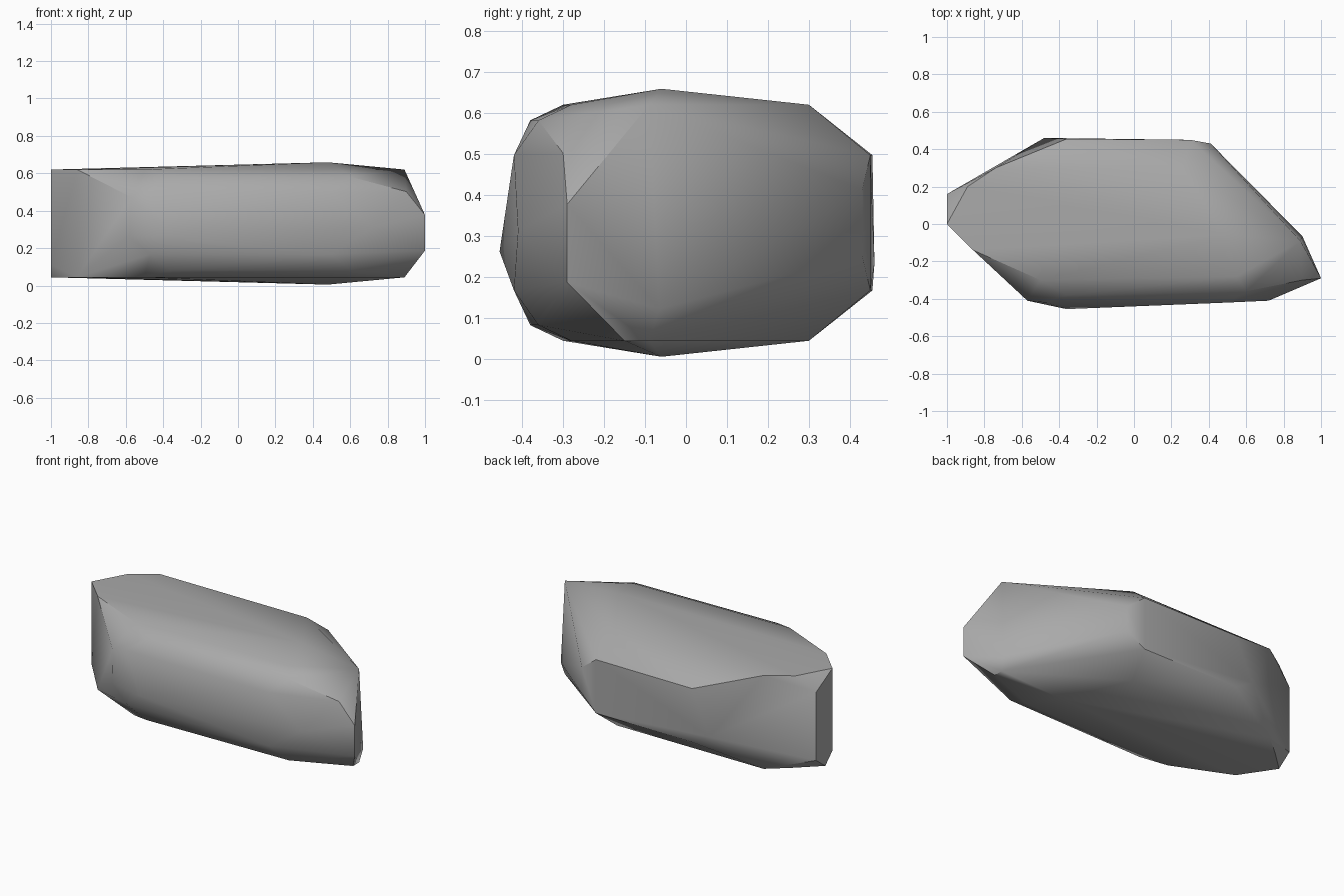
import bpy
import bmesh
from math import radians

if "Cube" in bpy.data.objects:
    bpy.data.objects.remove(bpy.data.objects["Cube"], do_unlink=True)

# Heights measured from the middle layer of the stone
MIDDLE = 0.332
RIM = 0.288
SHOULDER = 0.25
WAIST = 0.165


def make_material(name, colour):
    material = bpy.data.materials.new(name)
    material.use_nodes = True
    material.diffuse_color = colour
    shader = material.node_tree.nodes["Principled BSDF"]
    shader.inputs["Base Color"].default_value = colour
    shader.inputs["Roughness"].default_value = 0.9
    return material


def layer(height, corners):
    """Corners that share one height above or below the middle."""
    return [(x, y, MIDDLE + height) for x, y in corners]


def mirrored_layer(height, corners):
    """The same corners above and below the middle."""
    return layer(height, corners) + layer(-height, corners)


def hull_stone(name, corners, material):
    """Wrap the corners in a convex skin and soften the shallow edges."""
    bm = bmesh.new()
    for corner in corners:
        bm.verts.new(corner)
    result = bmesh.ops.convex_hull(bm, input=bm.verts)
    loose = set(result["geom_interior"]) | set(result["geom_unused"])
    bmesh.ops.delete(bm, geom=[v for v in loose if isinstance(v, bmesh.types.BMVert)],
                     context="VERTS")
    bmesh.ops.dissolve_limit(bm, angle_limit=radians(1), verts=bm.verts, edges=bm.edges)
    bmesh.ops.recalc_face_normals(bm, faces=bm.faces)
    mesh = bpy.data.meshes.new(name)
    bm.to_mesh(mesh)
    bm.free()
    mesh.materials.append(material)
    stone = bpy.data.objects.new(name, mesh)
    bpy.context.collection.objects.link(stone)
    bpy.ops.object.select_all(action="DESELECT")
    stone.select_set(True)
    bpy.context.view_layer.objects.active = stone
    bpy.ops.object.shade_smooth_by_angle(angle=radians(38))
    return stone


corners = []
# Crown and base peaks
corners += mirrored_layer(0.327, [(0.48, -0.06)])
# Rims of the top and the base
corners += mirrored_layer(RIM, [(-0.86, -0.14), (-0.5, -0.3), (0.55, -0.28),
                                (0.89, -0.09), (0.26, 0.3), (-0.74, 0.3)])
corners += layer(RIM, [(-1, 0), (-0.89, 0.2)])
corners += layer(-RIM, [(0.89, -0.15), (-0.86, 0.2), (-1, 0.07)])
# Rounded front shoulders
corners += mirrored_layer(SHOULDER, [(-0.36, -0.38), (0.6, -0.36)])
corners += mirrored_layer(WAIST, [(-0.47, -0.42), (0.5, -0.42)])
corners += layer(0.14, [(-0.57, -0.41)])
corners += layer(-0.07, [(-0.36, -0.455), (-0.58, -0.4)])
corners += layer(-0.02, [(0.72, -0.41)])
# Flat back wall
corners += mirrored_layer(WAIST, [(-0.36, 0.455), (0.3, 0.45)])
corners += layer(-0.1, [(-0.48, 0.46)])
corners += mirrored_layer(0.08, [(0.41, 0.43)])
# Blunt end
corners += layer(0.2, [(-1, 0.16)])
corners += layer(-0.22, [(-1, 0.16), (-1, 0)])
# Pointed end
corners += layer(0.17, [(0.9, -0.3)])
corners += layer(0.045, [(1, -0.29)])
corners += layer(-0.145, [(1, -0.29)])
corners += layer(-0.21, [(0.9, -0.065)])

grey = make_material("stone grey", (0.4, 0.4, 0.4, 1))
hull_stone("stone", corners, grey)
